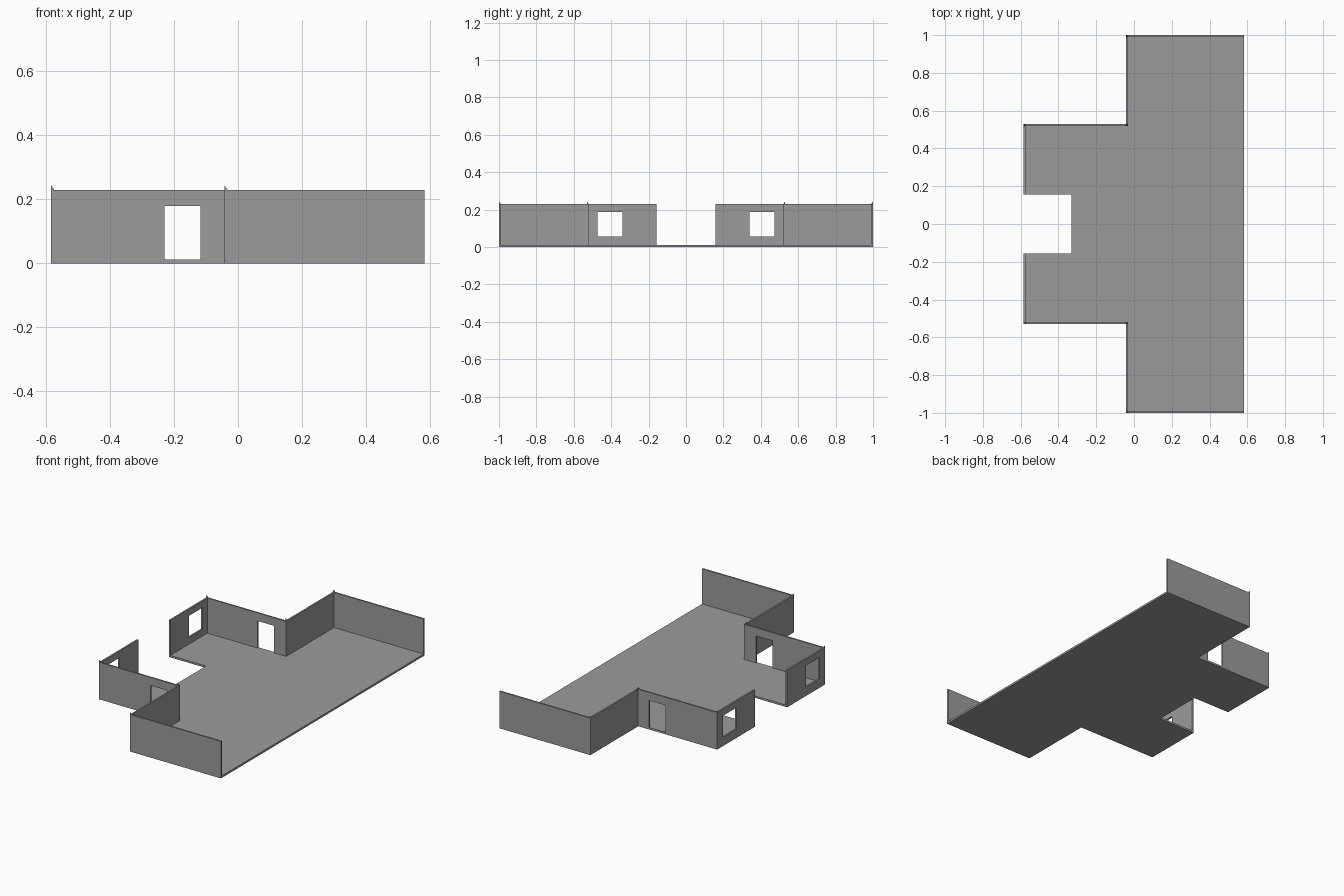
import bpy, bmesh

cube = bpy.data.objects.get("Cube")
if cube:
    bpy.data.objects.remove(cube, do_unlink=True)

gray = bpy.data.materials.new("plain gray")
gray.use_nodes = True
gray.diffuse_color = (0.33, 0.33, 0.33, 1)
gray.node_tree.nodes["Principled BSDF"].inputs["Base Color"].default_value = gray.diffuse_color

SLAB, TOP, T = 0.012, 0.23, 0.01
LEFT, STEP, RIGHT = -0.585, -0.043, 0.583
NOTCH, MID, END = 0.157, 0.53, 1.0


def prism(name, outline, z0, z1):
    """Extrude a plan outline between two heights."""
    bm = bmesh.new()
    face = bm.faces.new([bm.verts.new((x, y, z0)) for x, y in outline])
    ext = bmesh.ops.extrude_face_region(bm, geom=[face])["geom"]
    for v in ext:
        if isinstance(v, bmesh.types.BMVert):
            v.co.z = z1
    bmesh.ops.recalc_face_normals(bm, faces=bm.faces)
    mesh = bpy.data.meshes.new(name)
    bm.to_mesh(mesh)
    bm.free()
    mesh.materials.append(gray)
    obj = bpy.data.objects.new(name, mesh)
    bpy.context.collection.objects.link(obj)
    return obj


def rect(x0, x1, y0, y1):
    return [(x0, y0), (x1, y0), (x1, y1), (x0, y1)]


def cut(wall, outline, z0, z1):
    """Cut an opening through a wall, then drop the cutter."""
    cutter = prism("cutter", outline, z0, z1)
    cutter.hide_render = True
    mod = wall.modifiers.new("opening", "BOOLEAN")
    mod.operation, mod.solver, mod.object = "DIFFERENCE", "EXACT", cutter
    bpy.context.view_layer.objects.active = wall
    bpy.ops.object.modifier_apply(modifier=mod.name)
    bpy.data.objects.remove(cutter, do_unlink=True)


def spike(name, x, y, s):
    """Small pointed tip on a wall corner."""
    bm = bmesh.new()
    base = [bm.verts.new((px, py, TOP)) for px, py in rect(x, x + T, y, y - s * T)]
    tip = bm.verts.new((x, y, TOP + 0.014))
    for i in range(4):
        bm.faces.new((base[i], base[(i + 1) % 4], tip))
    bm.faces.new(base)
    bmesh.ops.recalc_face_normals(bm, faces=bm.faces)
    mesh = bpy.data.meshes.new(name)
    bm.to_mesh(mesh)
    bm.free()
    mesh.materials.append(gray)
    bpy.context.collection.objects.link(bpy.data.objects.new(name, mesh))


# Floor slab with the entrance notch
half = [(RIGHT, END), (STEP, END), (STEP, MID), (LEFT, MID), (LEFT, NOTCH), (-0.33, NOTCH)]
prism("floor", half + [(x, -y) for x, y in reversed(half)], 0, SLAB)

# Stepped wall on each side, with a window, a doorway and corner tips
for side, s in (("back", 1), ("front", -1)):
    outer = [(LEFT, NOTCH), (LEFT, MID), (STEP, MID), (STEP, END), (RIGHT, END)]
    inner = [(RIGHT, END - T), (STEP + T, END - T), (STEP + T, MID - T),
             (LEFT + T, MID - T), (LEFT + T, NOTCH)]
    wall = prism(side + "_wall", [(x, s * y) for x, y in outer + inner], SLAB, TOP)
    cut(wall, rect(LEFT - 0.1, LEFT + 0.1, s * 0.34, s * 0.473), 0.055, 0.188)
    cut(wall, rect(-0.23, -0.118, s * (MID - 0.1), s * (MID + 0.1)), 0, 0.18)
    for i, (x, y) in enumerate(outer[1:4]):
        spike(f"{side}_corner_tip_{i + 1}", x, s * y, s)
